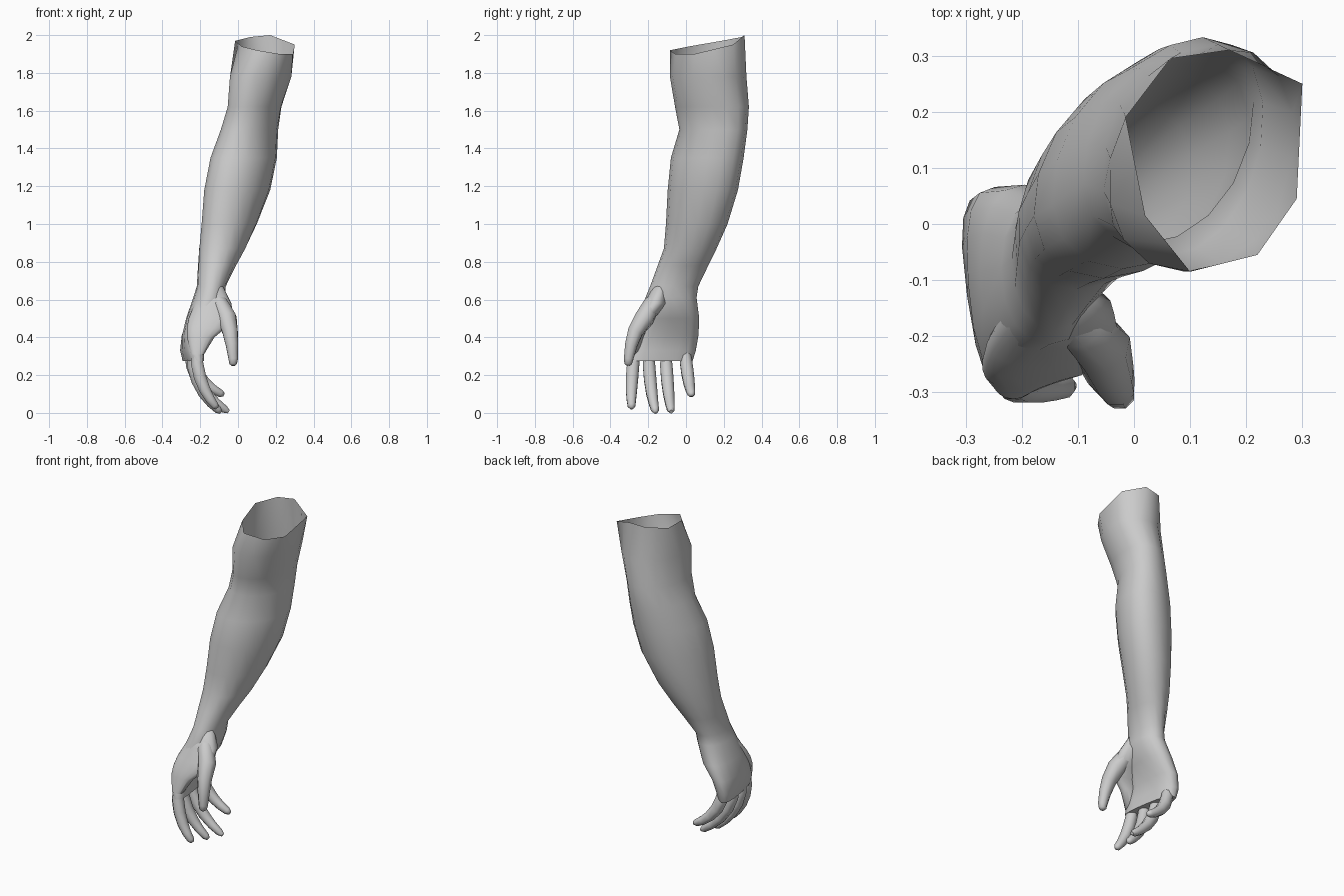
import bpy, bmesh, math
from mathutils import Vector


def loft(name, rings, cap_start=False, cap_end=True):
    """Skin a list of equal-length point rings into a smooth mesh object."""
    bm = bmesh.new()
    vs = [[bm.verts.new(p) for p in r] for r in rings]
    n = len(vs[0])
    for a, b in zip(vs, vs[1:]):
        for i in range(n):
            j = (i + 1) % n
            bm.faces.new((a[i], b[i], b[j], a[j]))
    if cap_start:
        bm.faces.new(vs[0])
    if cap_end:
        bm.faces.new(vs[-1][::-1])
    bm.normal_update()
    me = bpy.data.meshes.new(name)
    bm.to_mesh(me)
    bm.free()
    ob = bpy.data.objects.new(name, me)
    bpy.context.collection.objects.link(ob)
    bpy.ops.object.select_all(action='DESELECT')
    ob.select_set(True)
    bpy.context.view_layer.objects.active = ob
    bpy.ops.object.shade_smooth_by_angle(angle=math.radians(65))
    return ob


def section(z, x0, x1, y0, y1, skew=0.0, power=0.95):
    """16-point rounded section filling the given x and y range, slanted by skew."""
    half = math.sqrt(((x1 - x0) / 2) ** 2 - skew ** 2)
    pts = []
    for i in range(16):
        t = math.radians(22.5 * (i - 1))
        c, s = math.cos(t), math.sin(t)
        u = math.copysign(abs(c) ** power, c)
        v = math.copysign(abs(s) ** power, s)
        pts.append(Vector(((x0 + x1) / 2 + u * half + skew * v,
                           (y0 + y1) / 2 + v * (y1 - y0) / 2, z)))
    return pts


def tube(name, path, radii, sides=8):
    """Tapered round digit along a path, closed at both ends."""
    path = [Vector(p) for p in path]
    rings = []
    for k, p in enumerate(path):
        d = (path[min(k + 1, len(path) - 1)] - path[max(k - 1, 0)]).normalized()
        a = Vector((0, 1, 0))
        a = (a - d * a.dot(d)).normalized()
        b = d.cross(a)
        ring = []
        for i in range(sides):
            t = -2 * math.pi * (i + 0.5) / sides
            ring.append(p + (a * math.cos(t) + b * math.sin(t)) * radii[k] * 1.04)
        rings.append(ring)
    return loft(name, rings, cap_start=True)


# open, uneven eight-cornered rim at the upper arm
corners = [(0.29, 0.045, 1.90), (0.30, 0.25, 1.95), (0.17, 0.31, 2.0), (0.065, 0.295, 1.99),
           (-0.015, 0.19, 1.97), (0.02, 0.015, 1.94), (0.10, -0.085, 1.92), (0.22, -0.055, 1.90)]
rim = []
for i, c in enumerate(corners):
    a, b = Vector(c), Vector(corners[(i + 1) % 8])
    rim += [a, (a + b) / 2]

# upper arm, elbow, forearm, wrist and palm: z, x range, y range, skew, squareness
sections = [
    (1.78, -0.045, 0.285, -0.085, 0.32, 0.03),
    (1.62, -0.055, 0.23, -0.058, 0.333, 0.035),
    (1.50, -0.09, 0.212, -0.035, 0.325, 0.045),
    (1.35, -0.145, 0.205, -0.08, 0.305, 0.05),
    (1.18, -0.178, 0.17, -0.097, 0.275, 0.05),
    (1.00, -0.193, 0.10, -0.106, 0.22, 0.035),
    (0.87, -0.207, 0.04, -0.117, 0.162, 0.02),
    (0.78, -0.212, -0.01, -0.15, 0.118, 0.01),
    (0.67, -0.218, -0.065, -0.19, 0.065),
    (0.61, -0.237, -0.065, -0.215, 0.056),
    (0.50, -0.275, -0.115, -0.24, 0.07, 0, 0.85),
    (0.41, -0.297, -0.175, -0.275, 0.066, -0.012, 0.8),
    (0.33, -0.303, -0.182, -0.308, 0.052, -0.025, 0.75),
    (0.275, -0.29, -0.185, -0.314, 0.035, -0.03, 0.75),
]
loft("arm_and_palm", [rim] + [section(*s) for s in sections])

# fleshy thumb base and web running down to the index knuckle
web = [
    (0.69, -0.19, -0.09, -0.165, -0.09),
    (0.58, -0.23, -0.035, -0.222, -0.10),
    (0.50, -0.262, -0.025, -0.258, -0.165),
    (0.45, -0.27, -0.065, -0.28, -0.205),
    (0.40, -0.27, -0.125, -0.295, -0.225),
    (0.31, -0.25, -0.18, -0.312, -0.25),
]
loft("thumb_web", [section(*s) for s in web], cap_start=True)

# four curled fingers: base, bend control and tip points
fingers = {
    "index_finger": ((-0.222, -0.268, 0.36), (-0.225, -0.295, 0.15), (-0.11, -0.288, 0.025)),
    "middle_finger": ((-0.245, -0.20, 0.36), (-0.25, -0.195, 0.13), (-0.09, -0.16, 0.003)),
    "ring_finger": ((-0.258, -0.11, 0.36), (-0.255, -0.1, 0.13), (-0.05, -0.078, 0.006)),
    "little_finger": ((-0.255, -0.01, 0.36), (-0.25, 0.01, 0.17), (-0.075, 0.03, 0.095)),
}
for name, pts in fingers.items():
    p0, p1, p2 = map(Vector, pts)
    path = [p0 * (1 - t) ** 2 + p1 * 2 * t * (1 - t) + p2 * t * t
            for t in (0, 0.25, 0.45, 0.65, 0.82, 0.95, 1)]
    tube(name, path, [0.024, 0.034, 0.034, 0.031, 0.026, 0.021, 0.01])

# thumb
tube("thumb",
     [(-0.14, -0.14, 0.64), (-0.095, -0.18, 0.575), (-0.058, -0.22, 0.50), (-0.042, -0.268, 0.43),
      (-0.032, -0.29, 0.36), (-0.025, -0.304, 0.285), (-0.026, -0.306, 0.26), (-0.026, -0.307, 0.25)],
     [0.02, 0.045, 0.052, 0.042, 0.034, 0.026, 0.021, 0.01])
